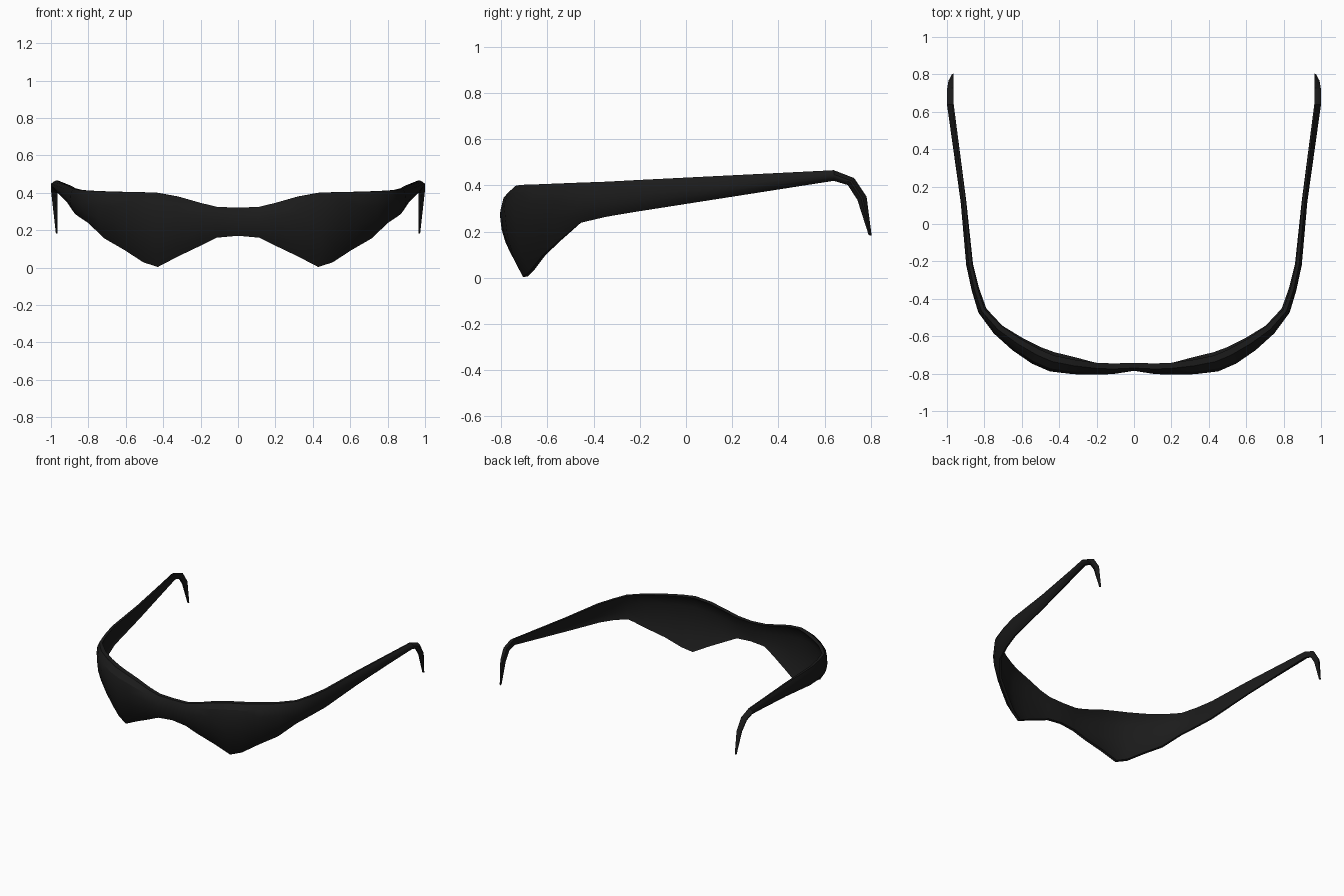
import bpy, bmesh
from mathutils import Vector

if "Cube" in bpy.data.objects:
    bpy.data.objects.remove(bpy.data.objects["Cube"])

# Front and temple stations along the outer ridge, from nose bridge to ear:
# ridge x, ridge y, top z, ridge z, bottom z, top inset, bottom inset, thickness
FRAME = [
    (0.000, -0.785, 0.320, 0.250, 0.170, 0.015, 0.012, 0.027),
    (0.110, -0.802, 0.325, 0.255, 0.160, 0.027, 0.025, 0.030),
    (0.200, -0.806, 0.346, 0.272, 0.117, 0.034, 0.045, 0.030),
    (0.325, -0.803, 0.380, 0.295, 0.060, 0.045, 0.072, 0.033),
    (0.450, -0.788, 0.400, 0.312, 0.003, 0.054, 0.085, 0.034),
    (0.545, -0.747, 0.403, 0.320, 0.028, 0.053, 0.080, 0.034),
    (0.650, -0.675, 0.405, 0.327, 0.095, 0.044, 0.066, 0.031),
    (0.750, -0.585, 0.408, 0.333, 0.157, 0.030, 0.045, 0.028),
    (0.832, -0.474, 0.412, 0.338, 0.238, 0.018, 0.036, 0.020),
    (0.868, -0.355, 0.416, 0.345, 0.264, 0.015, 0.030, 0.019),
    (0.897, -0.220, 0.423, 0.357, 0.286, 0.014, 0.026, 0.018),
    (0.927, 0.120, 0.440, 0.390, 0.339, 0.014, 0.022, 0.014),
]
# Ear hook stations: outer x, top y, top z, bottom y, bottom z, thickness
HOOK = [
    (1.000, 0.640, 0.466, 0.640, 0.420, 0.036),
    (1.000, 0.728, 0.432, 0.700, 0.402, 0.036),
    (0.992, 0.782, 0.352, 0.742, 0.338, 0.028),
    (0.974, 0.804, 0.183, 0.791, 0.185, 0.010),
]


def frame_ring(i):
    """Cross-section of the bowed front, square to the ridge path."""
    x, y, zt, zr, zb, it, ib, th = FRAME[i]
    a = FRAME[max(i - 1, 0)]
    b = FRAME[min(i + 1, len(FRAME) - 1)]
    t = Vector((b[0] - a[0], b[1] - a[1], 0)).normalized()
    inward = Vector((0, 1, 0)) if i == 0 else Vector((-t.y, t.x, 0))

    def p(inset, z):
        return Vector((x, y, z)) + inward * inset

    def low(f):
        return zr + (zb - zr) * f

    def inner(inset, z):
        return p(max(inset, 0.025), z)
    edge = min(0.022, th * 0.6)
    return [p(it + th, zt), p(it, zt), p(it * 0.3, zr + (zt - zr) * 0.62), p(0, zr),
            p(ib * 0.16, low(0.4)), p(ib * 0.52, low(0.75)), p(ib, zb),
            p(ib + edge, zb + 0.003), inner(ib * 0.52 + th * 0.8, low(0.75)),
            inner(ib * 0.16 + th, low(0.4)), inner(th + it * 0.2, zr),
            inner(th + it * 0.5, zr + (zt - zr) * 0.62)]


def hook_ring(row):
    """Cross-section of the ear hook, same point order as the front."""
    x, yt, zt, yb, zb, th = row

    def p(inset, f):
        return Vector((x - th * inset, yt + (yb - yt) * f, zt + (zb - zt) * f))
    return [p(1, 0), p(0.8, 0), p(0.3, 0.2), p(0, 0.4), p(0, 0.6), p(0.2, 0.8),
            p(0.6, 1), p(1, 1), p(1, 0.8), p(1, 0.6), p(1, 0.4), p(1, 0.2)]


# Loft one half: lens front, temple and ear hook
rings = [frame_ring(i) for i in range(len(FRAME))] + [hook_ring(r) for r in HOOK]
bm = bmesh.new()
loops = [[bm.verts.new(co) for co in ring] for ring in rings]
for a, b in zip(loops, loops[1:]):
    for i in range(len(a)):
        j = (i + 1) % len(a)
        bm.faces.new((a[i], a[j], b[j], b[i]))
bm.faces.new(loops[-1])
bmesh.ops.recalc_face_normals(bm, faces=bm.faces)
# The half is open at the bridge, so check the outer side faces forward
bm.faces.ensure_lookup_table()
if bm.faces[3].normal.y > 0:
    bmesh.ops.reverse_faces(bm, faces=bm.faces)
mesh = bpy.data.meshes.new("wraparound_glasses")
bm.to_mesh(mesh)
bm.free()

glasses = bpy.data.objects.new("wraparound_glasses", mesh)
bpy.context.collection.objects.link(glasses)

# Black plastic
black = bpy.data.materials.new("black_plastic")
black.diffuse_color = (0.011, 0.011, 0.011, 1)
black.use_nodes = True
black.node_tree.nodes["Principled BSDF"].inputs["Base Color"].default_value = black.diffuse_color
mesh.materials.append(black)

# Smooth shading with crisp rims, then mirror the other half
bpy.context.view_layer.objects.active = glasses
glasses.select_set(True)
bpy.ops.object.shade_smooth_by_angle(angle=0.5)
mirror = glasses.modifiers.new("mirror", 'MIRROR')
mirror.use_clip = True
mirror.merge_threshold = 0.001
